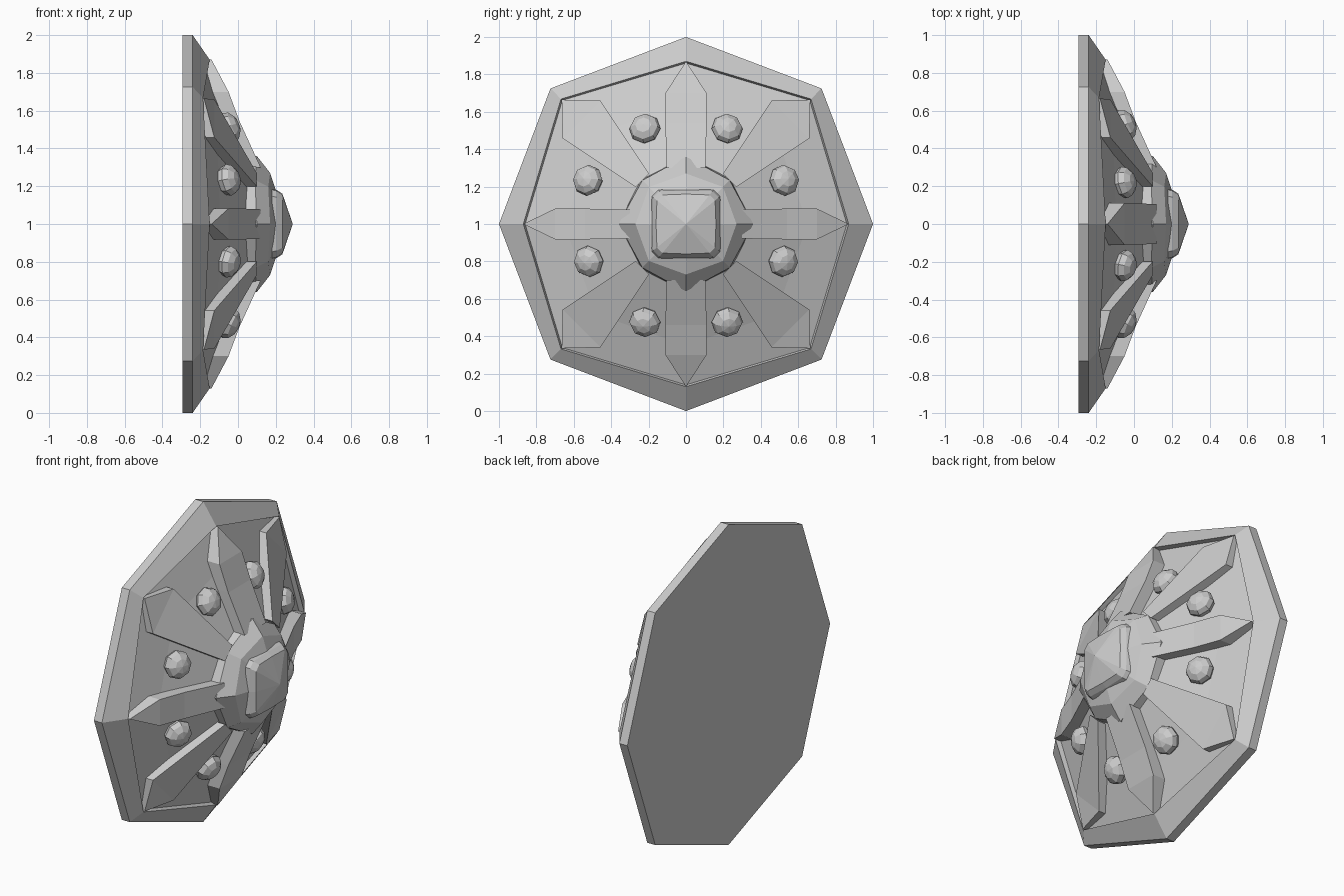
import bpy, bmesh
from math import sin, cos, pi, radians, hypot
from mathutils import Vector, Matrix

if "Cube" in bpy.data.objects:
    bpy.data.objects.remove(bpy.data.objects["Cube"])

def at(x, u, v=0.0, ang=0.0):
    """x = height off the back, u = radial, v = sideways, ang = turn around the x axis"""
    return Vector((x, u * cos(ang) - v * sin(ang), 1 + u * sin(ang) + v * cos(ang)))

def finish(bm, name):
    bmesh.ops.recalc_face_normals(bm, faces=bm.faces)
    me = bpy.data.meshes.new(name)
    bm.to_mesh(me)
    bm.free()
    ob = bpy.data.objects.new(name, me)
    bpy.context.collection.objects.link(ob)
    return ob

def loft(name, rings, tip=None, angles=None):
    """rings of (axis radius, axis x, diagonal radius, diagonal x), closed at both ends"""
    bm = bmesh.new()
    angles = angles or [i * pi / 4 for i in range(8)]
    loops = []
    for ra, xa, rd, xd in rings:
        loops.append([bm.verts.new(at((xa, xd)[i % 2], (ra, rd)[i % 2], 0, a))
                      for i, a in enumerate(angles)])
    n = len(angles)
    for a, b in zip(loops, loops[1:]):
        for i in range(n):
            bm.faces.new((a[i], a[(i + 1) % n], b[(i + 1) % n], b[i]))
    bm.faces.new(loops[0])
    if tip is None:
        bm.faces.new(loops[-1])
    else:
        t = bm.verts.new(at(tip, 0))
        for i in range(n):
            bm.faces.new((loops[-1][i], loops[-1][(i + 1) % n], t))
    return finish(bm, name)

def plate(name, pts, depth, ang):
    """raised plate from half-outline points (u, v, x), mirrored, sunk by depth"""
    full = pts + [(u, -v, x) for u, v, x in reversed(pts) if v > 0]
    bm = bmesh.new()
    top = [bm.verts.new(at(x, u, v, ang)) for u, v, x in full]
    low = [bm.verts.new(at(x - depth, u, v, ang)) for u, v, x in full]
    n = len(full)
    for i in range(n):
        bm.faces.new((top[i], top[(i + 1) % n], low[(i + 1) % n], low[i]))
    # strips across the plate: tip triangle, then quads towards the centre
    for f in (top, low):
        bm.faces.new((f[0], f[1], f[n - 1]))
        for i in range(1, len(pts) - 1):
            bm.faces.new((f[i], f[i + 1], f[n - i - 1], f[n - i]))
    return finish(bm, name)

# octagonal body: back, rim, small step, domed panels
loft("shield_body", [
    (1.0, -0.295, 1.025, -0.295),
    (1.0, -0.24, 1.025, -0.24),
    (0.87, -0.15, 0.945, -0.185),
    (0.86, -0.18, 0.935, -0.205),
    (0.65, -0.095, 0.68, -0.11),
    (0.30, 0.065, 0.32, 0.06)])

# stepped central boss
loft("boss", [
    (0.36, 0.03, 0.34, 0.03),
    (0.36, 0.10, 0.33, 0.09),
    (0.27, 0.17, 0.28, 0.16),
    (0.18, 0.20, 0.20, 0.195)])

# pointed boss cap, a square with clipped corners
cap_angles = [radians(q + s) for q in (0, 90, 180, 270) for s in (0, 39, 51)]
bm_rings = [(0.235, 0.18), (0.225, 0.205), (0.20, 0.235)]
bm = bmesh.new()
loops = []
for r, x in bm_rings:
    loops.append([bm.verts.new(at(x, r * (0.8 if i % 3 == 0 else 1), 0, a))
                  for i, a in enumerate(cap_angles)])
peak = bm.verts.new(at(0.29, 0))
for k, lo in enumerate(loops):
    for i in range(12):
        j = (i + 1) % 12
        if k < 2:
            bm.faces.new((lo[i], lo[j], loops[k + 1][j], loops[k + 1][i]))
        else:
            bm.faces.new((lo[i], lo[j], peak))
bm.faces.new(loops[0])
finish(bm, "boss_cap")

# narrow pointed bars on the axes, wide wedge plates on the diagonals
for k in range(4):
    w = 0.11 if k % 2 else 0.082
    plate("axis_bar", [(0.87, 0, -0.14), (0.70, w, -0.05), (0.54, w, 0.01),
                       (0.30, w * 0.95, 0.12)], 0.09, k * pi / 2)
    plate("corner_plate", [(0.94, 0, -0.18), (0.79, 0.143, -0.125),
                           (0.33, 0.05, 0.10)], 0.08, k * pi / 2 + pi / 4)

# faceted rivets, two per quarter, tilted with the panel surface
for sy in (-1, 1):
    for y, z in ((0.22, 0.51), (0.525, 0.233), (0.52, -0.2), (0.22, -0.525)):
        y *= sy
        r = hypot(y, z)
        normal = Vector((1, 0.48 * y / r, 0.48 * z / r))
        m = (Matrix.Translation((-0.05, y, 1 + z))
             @ normal.to_track_quat('Z', 'Y').to_matrix().to_4x4()
             @ Matrix.Diagonal((1, 1, 0.7, 1)))
        bm = bmesh.new()
        bmesh.ops.create_uvsphere(bm, u_segments=8, v_segments=6, radius=0.085, matrix=m)
        finish(bm, "rivet")
